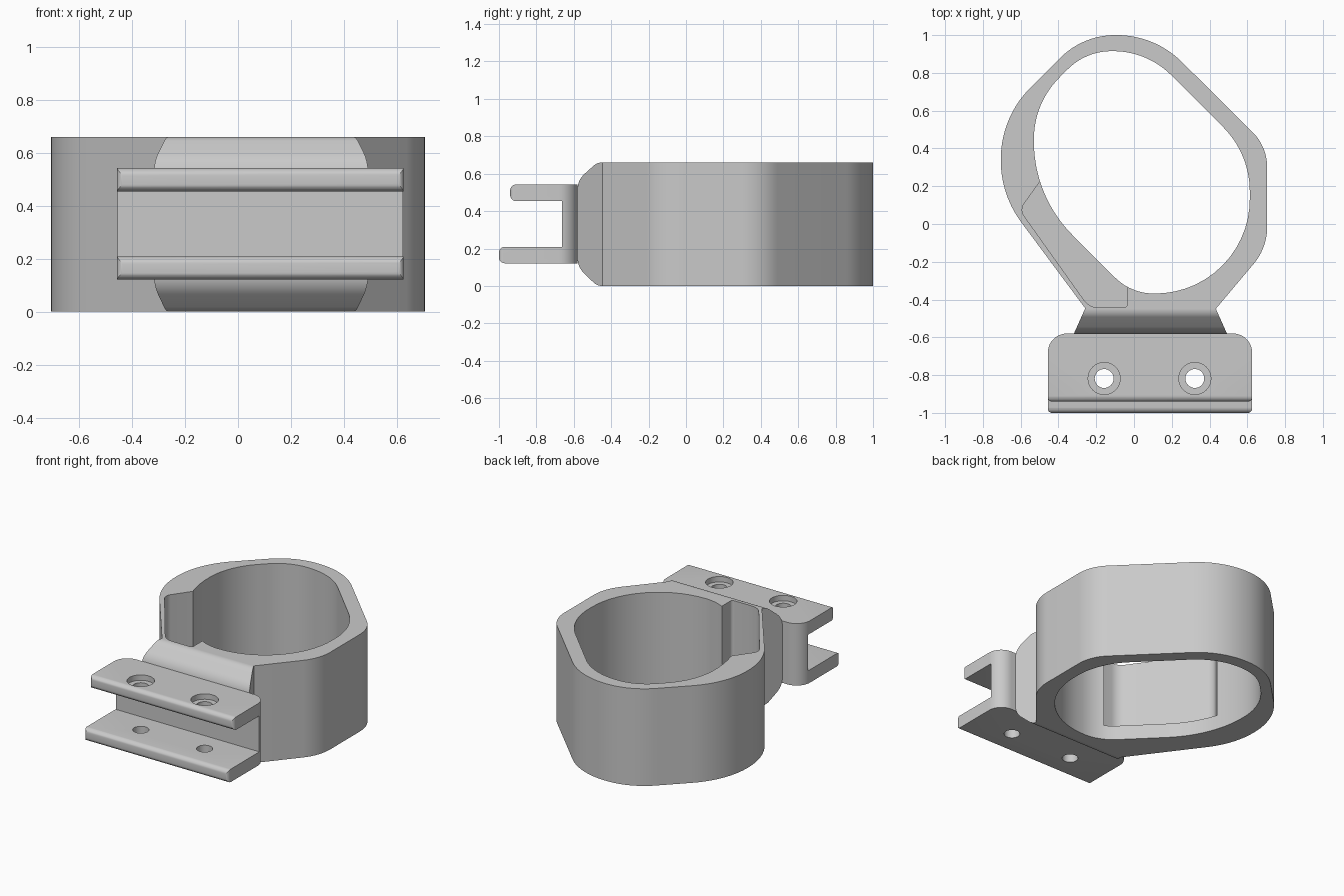
import bpy, bmesh, math
from mathutils import Vector

if "Cube" in bpy.data.objects:
    bpy.data.objects.remove(bpy.data.objects["Cube"])

GREY = (0.59, 0.59, 0.59, 1)
grey = bpy.data.materials.new("plain grey")
grey.use_nodes = True
grey.diffuse_color = GREY
grey.node_tree.nodes["Principled BSDF"].inputs["Base Color"].default_value = GREY


def rounded(corners, steps=14):
    """Outline with circular fillets; each corner is (u, v, tangent length)."""
    pts = []
    n = len(corners)
    for i, (u, v, t) in enumerate(corners):
        p = Vector((u, v))
        if t == 0:
            pts.append(p)
            continue
        a = (Vector(corners[i - 1][:2]) - p).normalized()
        b = (Vector(corners[(i + 1) % n][:2]) - p).normalized()
        w = math.sin(a.angle(b) / 2)
        for k in range(steps + 1):
            s = k / steps
            c0, c1, c2 = (1 - s) ** 2, 2 * s * (1 - s) * w, s * s
            pts.append(((p + a * t) * c0 + p * c1 + (p + b * t) * c2) / (c0 + c1 + c2))
    # Neighbouring fillets that touch share one point
    return [p for i, p in enumerate(pts) if (p - pts[i - 1]).length > 0.0005]


def circle(x, y, r, n=32):
    return [Vector((x + r * math.cos(k * math.tau / n), y + r * math.sin(k * math.tau / n)))
            for k in range(n)]


def prism(name, outline, lo, hi, along="z"):
    """Extrude an outline along z (plan) or along x (side profile)."""
    bm = bmesh.new()

    def place(p, h):
        return (p.x, p.y, h) if along == "z" else (h, p.x, p.y)
    ends = [[bm.verts.new(place(p, h)) for p in outline] for h in (lo, hi)]
    for end in ends:
        bm.faces.new(end)
    for i in range(len(outline)):
        bm.faces.new((ends[0][i - 1], ends[0][i], ends[1][i], ends[1][i - 1]))
    bmesh.ops.recalc_face_normals(bm, faces=bm.faces)
    mesh = bpy.data.meshes.new(name)
    bm.to_mesh(mesh)
    bm.free()
    mesh.materials.append(grey)
    obj = bpy.data.objects.new(name, mesh)
    bpy.context.collection.objects.link(obj)
    return obj


def activate(obj):
    bpy.ops.object.select_all(action="DESELECT")
    obj.select_set(True)
    bpy.context.view_layer.objects.active = obj


def combine(obj, tool, operation="DIFFERENCE"):
    mod = obj.modifiers.new("cut", "BOOLEAN")
    mod.operation, mod.solver, mod.object = operation, "EXACT", tool
    activate(obj)
    bpy.ops.object.modifier_apply(modifier=mod.name)
    bpy.data.objects.remove(tool)


HEIGHT = 0.66

# Clamp ring: outer shell, through opening and corner pocket
ring = prism("clamp_ring", rounded([
    (-0.258, -0.447, 0), (0.435, -0.447, 0), (0.705, -0.126, 0.11), (0.705, 0.41, 0.11),
    (0.11, 1, 0.2), (-0.27, 1, 0.17), (-0.705, 0.565, 0.22), (-0.705, 0.155, 0.18)]), 0, HEIGHT)
combine(ring, prism("opening_cutter", rounded([
    (0.613, 0.372, 0.2), (0.07, 0.915, 0.18), (-0.255, 0.915, 0.135), (-0.53, 0.64, 0.19),
    (-0.53, 0.146, 0.29), (-0.016, -0.368, 0.12), (0.613, -0.368, 0.5)]), -0.1, 1))
combine(ring, prism("pocket_cutter", rounded([
    (-0.48, 0.25, 0), (-0.605, 0.075, 0.04), (-0.236, -0.443, 0.05), (-0.035, -0.443, 0.02),
    (-0.035, -0.335, 0), (0.02, -0.33, 0), (-0.2, 0.1, 0)], 6), 0.1, 1))

# Saddle: rounded block that flares toward the bracket
saddle = prism("saddle", rounded([
    (-0.446, 0, 0), (-0.446, HEIGHT, 0), (-0.475, HEIGHT, 0.025), (-0.58, 0.565, 0.05),
    (-0.58, 0.1, 0.05), (-0.475, 0, 0.025)], 8), -1, 1, "x")
for v in saddle.data.vertices:
    half = 0.345 + 0.06 * (-0.446 - v.co.y) / 0.134
    v.co.x = 0.087 + half * v.co.x

# Channel bracket: web and two flanges sharing one rounded plan
LEFT, RIGHT, BACK = -0.456, 0.625, -0.58
parts = [ring, saddle]
for name, front, low, high, soft in (("upper_flange", -0.94, 0.454, 0.542, 0.03),
                                     ("lower_flange", -1.0, 0.121, 0.209, 0.03),
                                     ("bracket_web", -0.663, 0.209, 0.454, 0)):
    part = prism(name, rounded([(BACK, low, 0), (BACK, high, 0), (front, high, soft),
                                (front, low, soft)], 6), LEFT - 0.1, RIGHT + 0.1, "x")
    edge = front if soft else -1
    combine(part, prism("plan_tool", rounded([
        (LEFT, edge, 0.022), (RIGHT, edge, 0.022), (RIGHT, BACK, 0.1), (LEFT, BACK, 0.1)], 10),
        0, 1), "INTERSECT")
    parts.append(part)

# Screw holes, with counterbores in the upper flange
upper, lower = parts[2], parts[3]
for x in (-0.158, 0.322):
    for flange in (upper, lower):
        combine(flange, prism("hole_cutter", circle(x, -0.818, 0.05), 0, 1))
    combine(upper, prism("counterbore_cutter", circle(x, -0.818, 0.085), 0.505, 1))

for part in parts:
    activate(part)
    bpy.ops.object.shade_smooth_by_angle(angle=math.radians(25))
